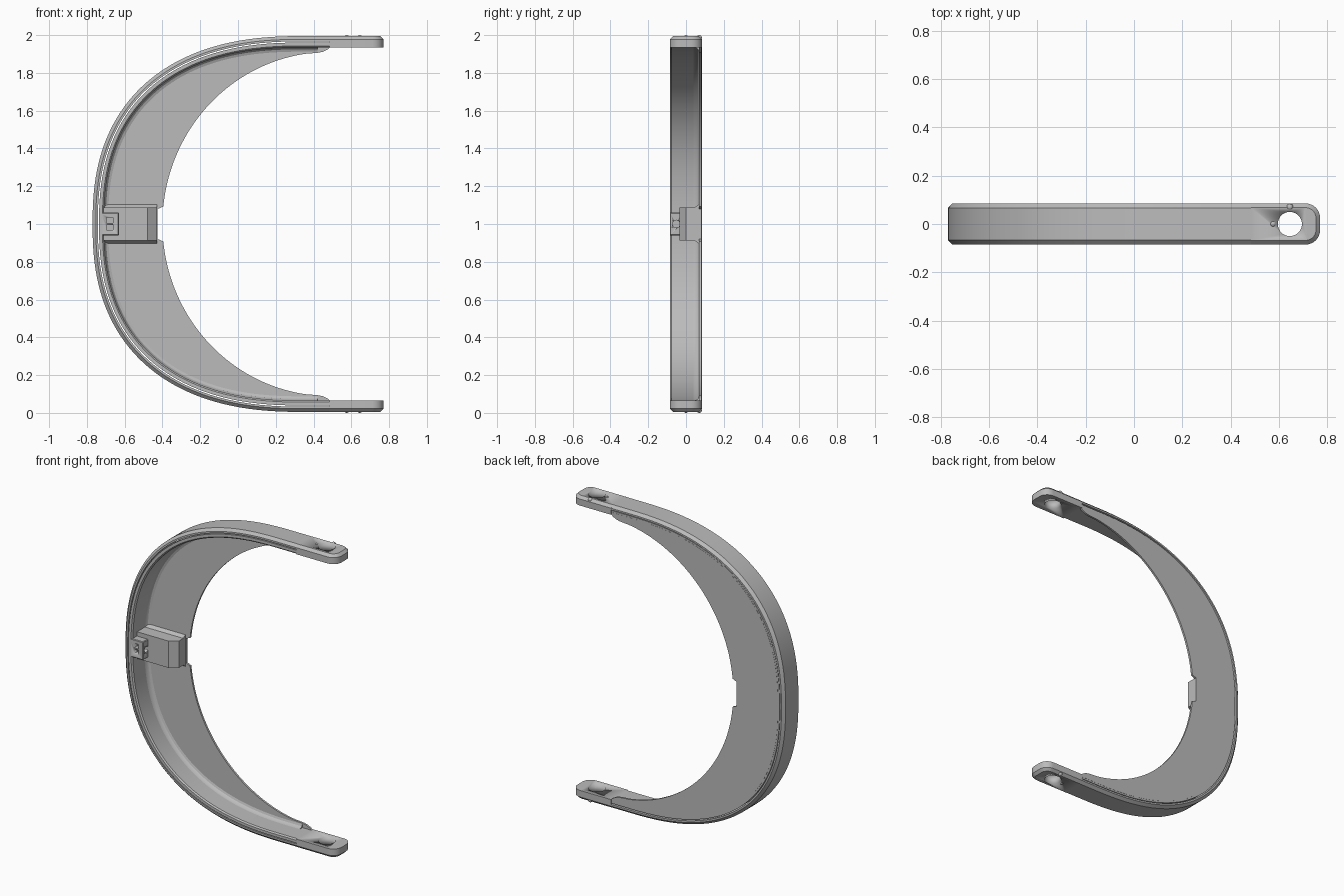
import bpy, bmesh, math
from mathutils import Vector, Matrix

old = bpy.data.objects.get("Cube")
if old:
    bpy.data.objects.remove(old)

grey = bpy.data.materials.new("light_grey")
grey.use_nodes = True
COLOUR = (0.5, 0.5, 0.5, 1)
grey.diffuse_color = COLOUR
grey.node_tree.nodes["Principled BSDF"].inputs["Base Color"].default_value = COLOUR

HALF = 0.085      # half width of the band
THICK = 0.06      # thickness of the band
TOP = 0.995       # half height of the hoop


def finish(name, bm, bevel=0):
    bmesh.ops.recalc_face_normals(bm, faces=bm.faces)
    mesh = bpy.data.meshes.new(name)
    bm.to_mesh(mesh)
    bm.free()
    mesh.materials.append(grey)
    ob = bpy.data.objects.new(name, mesh)
    bpy.context.collection.objects.link(ob)
    bpy.ops.object.select_all(action='DESELECT')
    ob.select_set(True)
    bpy.context.view_layer.objects.active = ob
    if bevel:
        mod = ob.modifiers.new("bevel", 'BEVEL')
        mod.width, mod.segments, mod.limit_method = bevel, 1, 'ANGLE'
        mod.angle_limit = math.radians(50)
        bpy.ops.object.modifier_apply(modifier=mod.name)
    bpy.ops.object.shade_smooth_by_angle(angle=math.radians(30))
    return ob


def prism(name, outline, direction, bevel=0):
    bm = bmesh.new()
    face = bm.faces.new([bm.verts.new(p) for p in outline])
    new = bmesh.ops.extrude_face_region(bm, geom=[face])["geom"]
    bmesh.ops.translate(bm, vec=direction,
                        verts=[v for v in new if isinstance(v, bmesh.types.BMVert)])
    return finish(name, bm, bevel)


def box(name, lo, hi, bevel=0):
    outline = [(x, y, lo[2]) for x, y in
               ((lo[0], lo[1]), (hi[0], lo[1]), (hi[0], hi[1]), (lo[0], hi[1]))]
    return prism(name, outline, (0, 0, hi[2] - lo[2]), bevel)


def cylinder(name, centre, radius, depth, axis):
    bm = bmesh.new()
    turn = Vector((0, 0, 1)).rotation_difference(Vector(axis)).to_matrix().to_4x4()
    bmesh.ops.create_cone(bm, cap_ends=True, segments=40, radius1=radius, radius2=radius,
                          depth=depth, matrix=Matrix.Translation(centre) @ turn)
    return finish(name, bm)


def cut(target, cutter):
    bpy.context.view_layer.objects.active = target
    mod = target.modifiers.new("cut", 'BOOLEAN')
    mod.operation, mod.object, mod.solver = 'DIFFERENCE', cutter, 'EXACT'
    bpy.ops.object.modifier_apply(modifier=mod.name)
    bpy.data.objects.remove(cutter)


def path(end_x, steps=96):
    """Hoop outline with inward normals, from the lower to the upper tip."""
    pts = []
    for i in range(steps + 1):
        a = math.pi * (i / steps - 0.5)
        c, s = max(math.cos(a), 0) ** (1 / 1.2), abs(math.sin(a)) ** (1 / 1.2)
        pts.append(Vector((0.35 - 1.12 * c, 0, 1 + math.copysign(TOP * s, a))))
    pts = [Vector((end_x, 0, 1 - TOP))] + pts + [Vector((end_x, 0, 1 + TOP))]
    result = []
    for i, p in enumerate(pts):
        t = pts[min(i + 1, len(pts) - 1)] - pts[max(i - 1, 0)]
        if p.x >= 0.34:
            t = Vector((1 if p.z > 1 else -1, 0, 0))
        t.normalize()
        result.append((p, Vector((t.z, 0, -t.x))))
    return result


def sweep(name, section, end_x):
    bm = bmesh.new()
    rings = [[bm.verts.new(p + n * d + Vector((0, y, 0))) for d, y in section]
             for p, n in path(end_x)]
    k = len(section)
    for a, b in zip(rings, rings[1:]):
        for j in range(k):
            bm.faces.new((a[j], a[(j + 1) % k], b[(j + 1) % k], b[j]))
    bm.faces.new(rings[0])
    bm.faces.new(rings[-1])
    return finish(name, bm)


# Hoop: two nested bands with a fine slit between them, and a soft inner fillet
sweep("outer_band", [(0, -0.067), (0.017, -HALF), (0.028, -HALF),
                     (0.028, HALF), (0.017, HALF), (0, 0.067)], 0.49)
sweep("inner_band", [(0.034, -HALF), (0.052, -HALF), (THICK, -0.077),
                     (THICK, 0.08), (0.034, 0.08)], 0.49)
sweep("inner_fillet", [(0.05, 0.03), (THICK, 0.04), (0.063, 0.054),
                       (0.07, 0.063), (0.085, 0.069), (0.05, 0.075)], 0.42)


# Crescent plate along the back edge, notched at the middle
def inner_edge(sign):
    pts = [(0.49, TOP - 0.055), (0.475, 0.925), (0.45, 0.912), (0.42, 0.906)]
    for i in range(5, 54):
        a = math.radians(90 - 84 * i / 53)
        pts.append((0.48 - 0.88 * math.cos(a), 0.91 * math.sin(a)))
    pts += [(-0.396, 0.092), (-0.41, 0.086), (-0.425, 0.08)]
    return [Vector((x, 0.068, 1 + sign * z)) for x, z in pts]


outer_edge = [p + n * 0.045 + Vector((0, 0.068, 0)) for p, n in path(0.49)]
prism("crescent_plate", outer_edge + inner_edge(1) + inner_edge(-1)[::-1], (0, 0.013, 0))

# End tabs with a round hole and two locating bumps each
R = 0.06
for sign, label in ((1, "upper"), (-1, "lower")):
    z0 = 1 + sign * (TOP - THICK)
    outline = [(0.485, HALF, z0), (0.485, -HALF, z0)]
    for side in (-1, 1):
        for i in range(9):
            a = math.radians(i * 90 / 8 + (-90 if side < 0 else 0))
            outline.append((0.77 - R + R * math.cos(a),
                            side * (HALF - R) + R * math.sin(a), z0))
    tab = prism(label + "_tab", outline, (0, 0, sign * THICK))
    # chamfer the rims of the top and bottom faces
    bm = bmesh.new()
    bm.from_mesh(tab.data)
    rims = [e for e in bm.edges if abs(e.verts[0].co.z - e.verts[1].co.z) < 0.001
            and max(v.co.x for v in e.verts) > 0.49
            and abs(e.verts[0].co.z - 1) > TOP - 0.001]
    bmesh.ops.bevel(bm, geom=rims, offset=0.017, segments=1, affect='EDGES')
    bm.to_mesh(tab.data)
    bm.free()
    cut(tab, cylinder("hole_cutter", (0.645, 0, z0), 0.05, 0.3, (0, 0, 1)))
    for n, (x, y) in enumerate(((0.575, 0), (0.645, 0.07))):
        bm = bmesh.new()
        bmesh.ops.create_uvsphere(bm, u_segments=16, v_segments=10, radius=0.014,
                                  matrix=Matrix.Translation((x, y, 1 + sign * 0.986)))
        finish(f"{label}_bump_{n + 1}", bm)

# Centre block with a sloping inner side
block = [(-0.72, 0.079), (-0.72, -0.035), (-0.48, -0.035), (-0.43, 0.0), (-0.43, 0.079)]
prism("centre_block", [(x, y, 0.912) for x, y in block], (0, 0, 0.176))
for sign in (1, -1):
    z = 1 + sign * 0.087
    foot = [(-0.71, 0.045, z), (-0.71, 0.07, z + sign * 0.018), (-0.71, 0.07, z)]
    prism("block_fillet", foot, (0.28, 0, 0))

# Small clip in front of the block, with two front slots and a side hole
clip = box("clip", (-0.73, -0.085, 0.94), (-0.63, -0.02, 1.06), 0.004)
for z in (0.967, 1.006):
    cut(clip, box("slot_cutter", (-0.695, -0.12, z), (-0.662, -0.05, z + 0.029)))
cut(clip, cylinder("side_hole_cutter", (-0.63, -0.052, 1), 0.02, 0.06, (1, 0, 0)))
